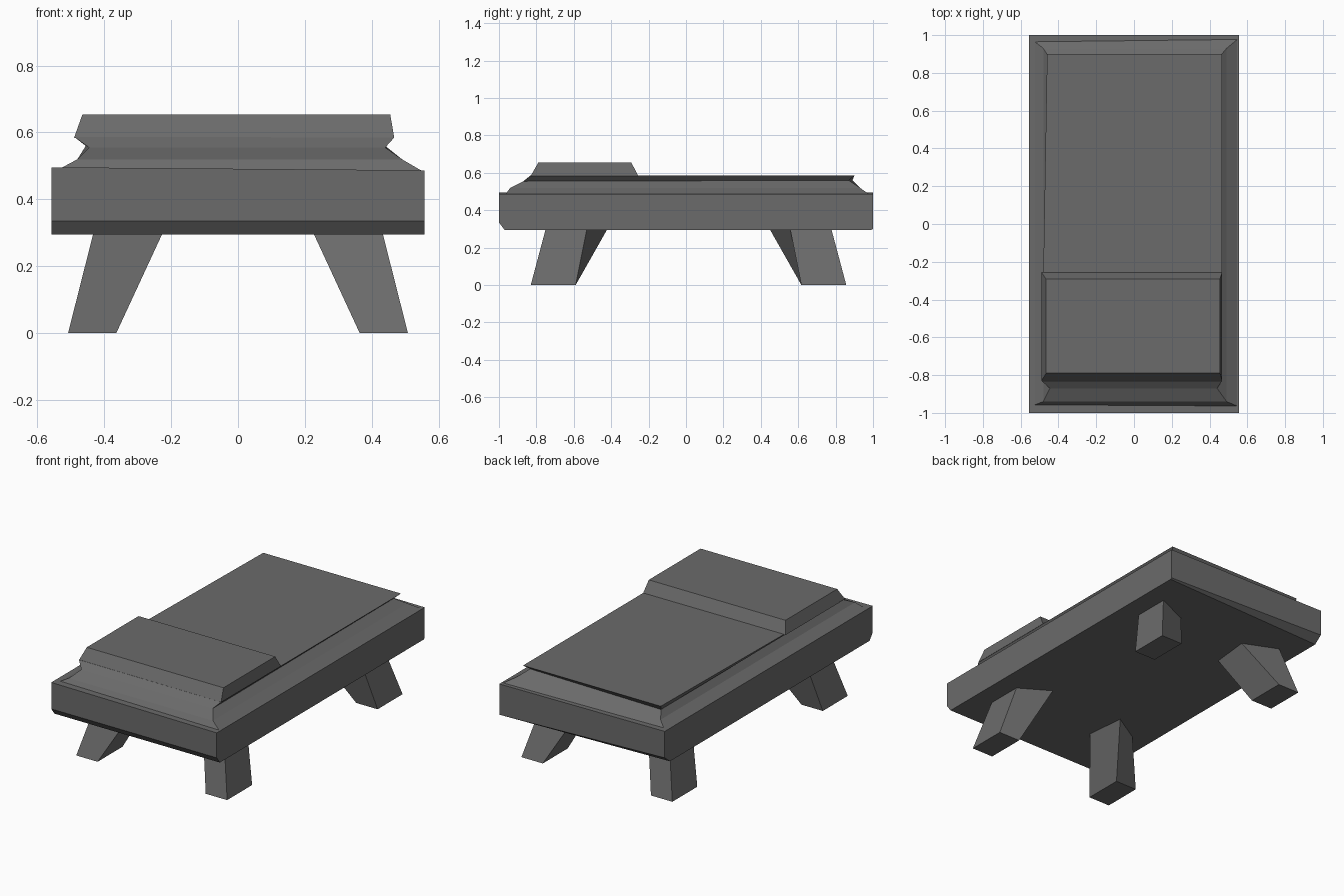
import bpy

if "Cube" in bpy.data.objects:
    bpy.data.objects.remove(bpy.data.objects["Cube"])

# Dark grey paint shared by every part
paint = bpy.data.materials.new("dark_grey")
paint.diffuse_color = (.147, .147, .147, 1)
paint.use_nodes = True
paint.node_tree.nodes["Principled BSDF"].inputs["Base Color"].default_value = paint.diffuse_color


def rect(x0, x1, y0, y1, z):
    return [(x0, y0, z), (x1, y0, z), (x1, y1, z), (x0, y1, z)]


def loft(name, rings):
    """Flat-faced solid skinned through rings of equal point count."""
    n = len(rings[0])
    verts = [p for r in rings for p in r]
    faces = [tuple(reversed(range(n))),
             tuple(range(len(verts) - n, len(verts)))]
    for k in range(len(rings) - 1):
        for i in range(n):
            j = (i + 1) % n
            faces.append((k * n + i, k * n + j, (k + 1) * n + j, (k + 1) * n + i))
    mesh = bpy.data.meshes.new(name)
    mesh.from_pydata(verts, [], faces)
    mesh.update()
    mesh.materials.append(paint)
    obj = bpy.data.objects.new(name, mesh)
    bpy.context.collection.objects.link(obj)
    return obj


# Bed frame: side profile (y, z) skinned from left to right, worn lower edges
def frame_end(x, back_y, back_z, top):
    profile = [(-1, .335), (-.97, .295), (back_y, .295),
               (1, back_z), (1, top), (-1, top)]
    return [(x, y, z) for y, z in profile]


loft("bed_frame", [frame_end(-.557, .95, .335, .496),
                   frame_end(.557, .99, .30, .487)])

# Mattress: sloped foot, pinched waist and overhanging top sheet
loft("mattress", [
    rect(-.545, .55, -.965, .98, .485),
    rect(-.48, .49, -.94, .93, .52),
    [(-.445, -.87, .555), (.44, -.87, .555), (.44, .87, .56), (-.455, .89, .56)],
    [(-.49, -.83, .587), (.467, -.83, .585), (.467, .90, .585), (-.46, .90, .585)],
])

# Pillow block at the front end
loft("pillow", [
    rect(-.49, .467, -.83, -.255, .584),
    rect(-.465, .455, -.79, -.292, .654),
])


# Splayed legs: small square foot, twisted wider top
def leg(name, sx, sy, shift):
    foot = [(.508, .83, 0), (.508, .59, 0), (.364, .59, 0), (.364, .83, 0)]
    top = [(.432, .75, .3), (.432, .53, .3), (.25, .42, .3), (.225, .66, .3)]
    rings = [[(sx * x, sy * (y + shift), z) for x, y, z in r] for r in (foot, top)]
    if sx * sy > 0:
        rings = [r[::-1] for r in rings]
    loft(name, rings)


for sx, side in ((-1, "left"), (1, "right")):
    leg("front_leg_" + side, sx, -1, 0)
    leg("back_leg_" + side, sx, 1, .027)
